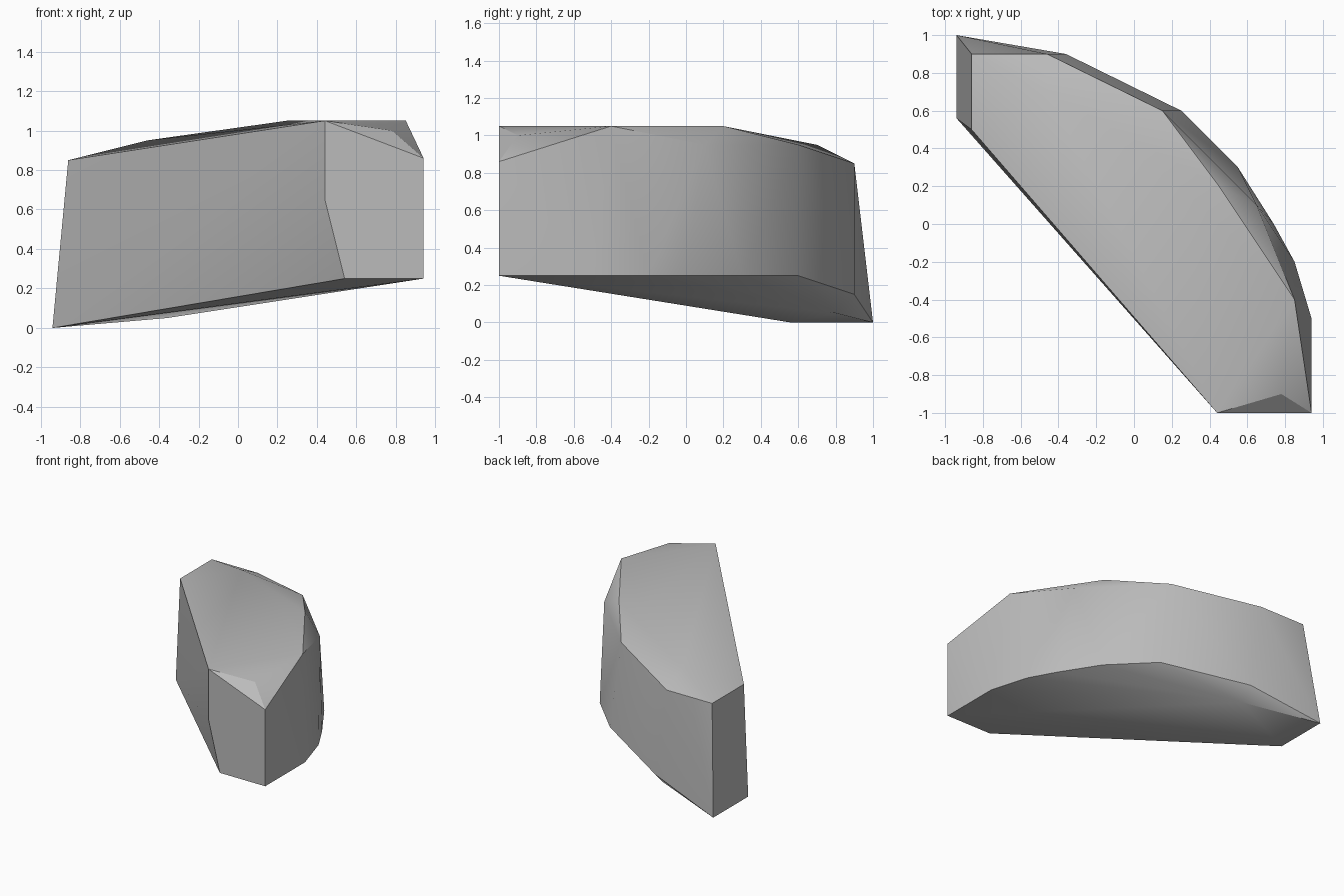
import bpy, bmesh, math

cube = bpy.data.objects.get("Cube")
if cube:
    bpy.data.objects.remove(cube, do_unlink=True)

stone = bpy.data.materials.new("stone_grey")
stone.use_nodes = True
GREY = (0.5, 0.5, 0.5, 1)
stone.diffuse_color = GREY
stone.node_tree.nodes["Principled BSDF"].inputs["Base Color"].default_value = GREY

# Curved outer wall, lower rim
lower_rim = [(0.94, -1, 0.25), (0.94, -0.5, 0.25), (0.85, -0.2, 0.25), (0.74, 0, 0.25),
             (0.55, 0.3, 0.25), (0.25, 0.6, 0.25), (-0.36, 0.9, 0.15), (-0.94, 1, 0)]
# Curved outer wall, upper rim
upper_rim = [(0.94, -1, 0.86), (0.85, -0.4, 1.05), (0.65, 0.1, 0.95),
             (0.15, 0.6, 0.95), (-0.46, 0.9, 0.85), (-0.86, 0.9, 0.85)]
# Straight inner face and its bent front edge
inner_face = [(-0.94, 0.56, 0), (-0.86, 0.5, 0.85), (0.44, -1, 1.05),
              (0.44, -1, 0.65), (0.54, -1, 0.25)]
# Gentle swellings of the top and the underside
crown = [(0.45, 0.2, 1.05), (0.25, 0.2, 1.05), (-0.46, 0.7, 0.95), (0.78, -0.9, 1.0)]
belly = [(-0.36, 0.8, 0.05)]

# Faceted slab wrapped around the outlines
bm = bmesh.new()
for p in lower_rim + upper_rim + inner_face + crown + belly:
    bm.verts.new(p)
hull = bmesh.ops.convex_hull(bm, input=bm.verts)
loose = {g for g in hull["geom_interior"] + hull["geom_unused"]
         if isinstance(g, bmesh.types.BMVert)}
bmesh.ops.delete(bm, geom=list(loose), context="VERTS")
bmesh.ops.dissolve_limit(bm, angle_limit=math.radians(1), verts=bm.verts, edges=bm.edges)
bmesh.ops.recalc_face_normals(bm, faces=bm.faces)

mesh = bpy.data.meshes.new("rock_slab")
bm.to_mesh(mesh)
bm.free()
mesh.materials.append(stone)
rock = bpy.data.objects.new("rock_slab", mesh)
bpy.context.collection.objects.link(rock)

# Soft shading over shallow facets, crisp outer edges
bpy.ops.object.select_all(action="DESELECT")
rock.select_set(True)
bpy.context.view_layer.objects.active = rock
bpy.ops.object.shade_smooth_by_angle(angle=math.radians(30))
